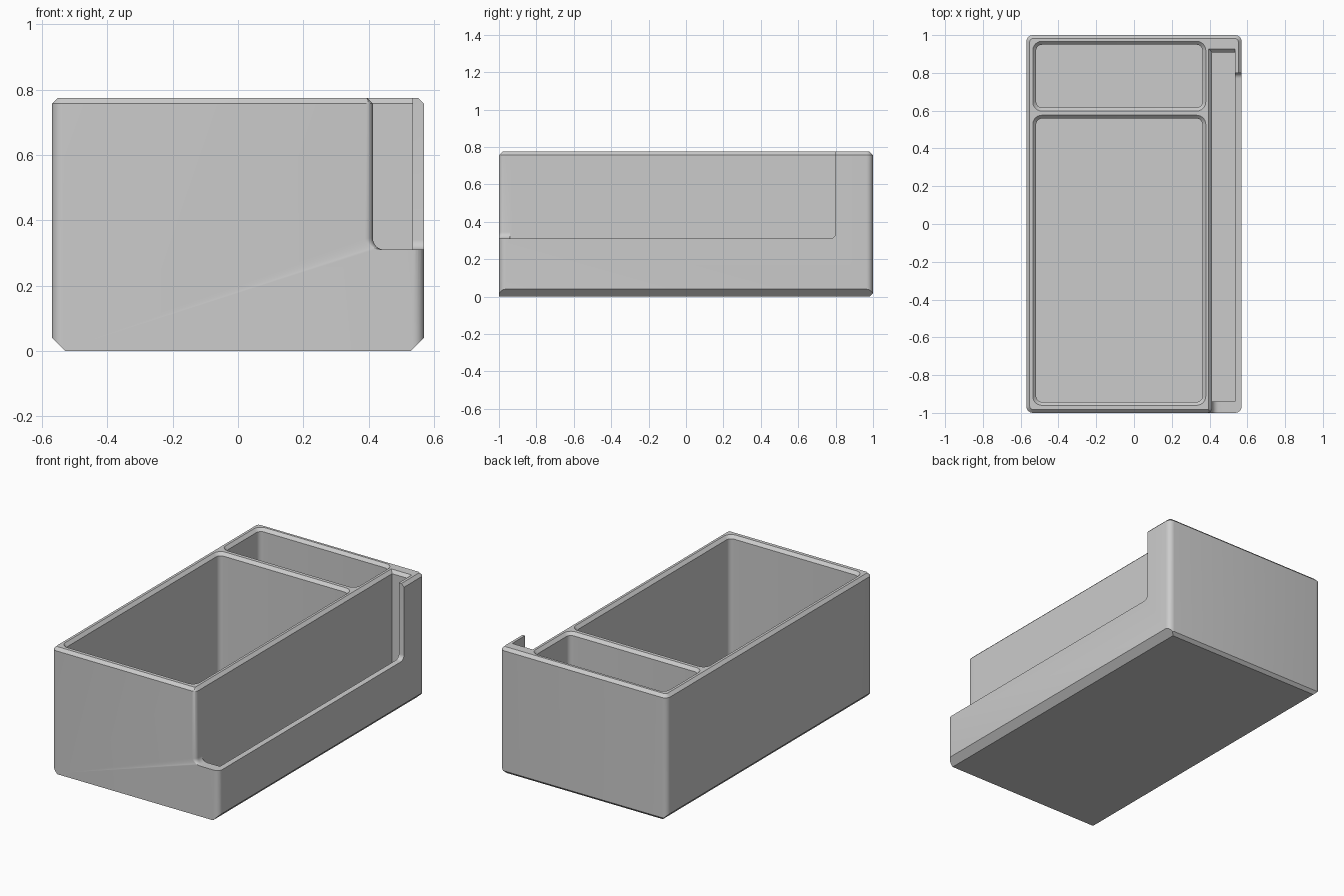
import bpy, bmesh
from math import sin, cos, pi
from mathutils import Vector

cube = bpy.data.objects.get("Cube")
if cube:
    bpy.data.objects.remove(cube)

HEIGHT, FLOOR, CHAMFER = 0.775, 0.02, 0.018
SHOULDER = HEIGHT - CHAMFER
LEDGE = 0.31                     # height of the cut-down side wall
SLOT_X, WALL_X = 0.413, 0.535    # inner and outer faces of the side slot

grey = bpy.data.materials.new("matte_grey")
grey.use_nodes = True
grey.diffuse_color = (0.6, 0.6, 0.6, 1)
grey.node_tree.nodes["Principled BSDF"].inputs["Base Color"].default_value = (0.6, 0.6, 0.6, 1)


def loft(name, rings, planes=()):
    """Skin a closed solid through matching rings, then trim it by planes."""
    bm = bmesh.new()
    loops = [[bm.verts.new(p) for p in ring] for ring in rings]
    n = len(loops[0])
    for a, b in zip(loops, loops[1:]):
        for i in range(n):
            j = (i + 1) % n
            bm.faces.new((a[i], a[j], b[j], b[i]))
    bm.faces.new(loops[0])
    bm.faces.new(loops[-1])
    for point, normal in planes:
        bmesh.ops.bisect_plane(bm, geom=bm.verts[:] + bm.edges[:] + bm.faces[:],
                               plane_co=point, plane_no=normal, clear_outer=True)
        bmesh.ops.holes_fill(bm, edges=[e for e in bm.edges if e.is_boundary])
    bmesh.ops.recalc_face_normals(bm, faces=bm.faces)
    mesh = bpy.data.meshes.new(name)
    bm.to_mesh(mesh)
    bm.free()
    mesh.materials.append(grey)
    obj = bpy.data.objects.new(name, mesh)
    bpy.context.collection.objects.link(obj)
    return obj


def rounded_rect(z, x0, x1, y0, y1, r=0.0, steps=6):
    """Horizontal ring with rounded corners."""
    if r == 0:
        return [(x0, y0, z), (x1, y0, z), (x1, y1, z), (x0, y1, z)]
    ring = []
    corners = [(x1 - r, y1 - r), (x0 + r, y1 - r), (x0 + r, y0 + r), (x1 - r, y0 + r)]
    for k, (cx, cy) in enumerate(corners):
        for s in range(steps + 1):
            a = (k + s / steps) * pi / 2
            ring.append((cx + r * cos(a), cy + r * sin(a), z))
    return ring


def pocket(name, x0, x1, y0, y1, r):
    """Cutter for a compartment with a chamfered rim."""
    c = CHAMFER
    wide = (x0 - c, x1 + c, y0 - c, y1 + c, r + c)
    return loft(name, [rounded_rect(FLOOR, x0, x1, y0, y1, r),
                       rounded_rect(SHOULDER, x0, x1, y0, y1, r),
                       rounded_rect(HEIGHT, *wide),
                       rounded_rect(HEIGHT + 0.1, *wide)])


# Outer body: rounded uprights, chamfered rim, chamfered bottom sides and back
hx, hy, c = 0.57, 1.0, CHAMFER
body = loft("box_body",
            [rounded_rect(0, -hx, hx, -hy, hy, 0.035),
             rounded_rect(SHOULDER, -hx, hx, -hy, hy, 0.035),
             rounded_rect(HEIGHT, c - hx, hx - c, c - hy, hy - c, 0.035 - c)],
            [(Vector((hx, 0, 0.04)), Vector((1, 0, -1))),
             (Vector((-hx, 0, 0.04)), Vector((-1, 0, -1))),
             (Vector((0, hy, 0.018)), Vector((0, 1, -1)))])

# Two compartments
cutters = [pocket("main_compartment", -0.518, 0.362, -0.942, 0.558, 0.03),
           pocket("rear_compartment", -0.518, 0.362, 0.616, 0.949, 0.03)]

# Side slot, flared at the rim along the box and at the rear
flare = (SLOT_X - c, WALL_X, -0.94, 0.908 + c)
cutters.append(loft("side_slot", [
    rounded_rect(FLOOR, SLOT_X, WALL_X, -0.94, 0.908),
    rounded_rect(SHOULDER, SLOT_X, WALL_X, -0.94, 0.908),
    rounded_rect(HEIGHT, *flare), rounded_rect(HEIGHT + 0.1, *flare)]))

# Opening in the outer side wall, with a rounded lower rear corner
r = 0.03
outline = [(-1.2, LEDGE)]
outline += [(0.8 - r + r * sin(a), LEDGE + r - r * cos(a))
            for a in (k * pi / 12 for k in range(7))]
outline += [(0.8, 1), (-1.2, 1)]
cutters.append(loft("side_opening", [[(x, y, z) for y, z in outline] for x in (0.5, 0.7)]))


# Opening in the front wall: filleted foot, upright edge rounded over to the front
def front_ring(y, shift):
    r = 0.035
    x = SLOT_X - shift
    ring = [(0.7, y, 1), (x - c, y, 1), (x - c, y, HEIGHT), (x, y, SHOULDER)]
    for k in range(9):
        a = k * pi / 16
        ring.append((SLOT_X + r - r * cos(a) - shift * cos(a), y, LEDGE + r - r * sin(a)))
    return ring + [(0.7, y, LEDGE)]


edge = 0.025
rings = [front_ring(-1.1, edge)]
for k in range(7):
    t = k * pi / 12
    rings.append(front_ring(edge - 1 - edge * cos(t), edge * (1 - sin(t))))
rings.append(front_ring(-0.93, 0))
cutters.append(loft("front_opening", rings))

# Carve everything out of the body
bpy.ops.object.select_all(action='DESELECT')
bpy.context.view_layer.objects.active = body
body.select_set(True)
for cutter in cutters:
    cutter.hide_render = True
    mod = body.modifiers.new(cutter.name, 'BOOLEAN')
    mod.operation = 'DIFFERENCE'
    mod.solver = 'EXACT'
    mod.object = cutter
    bpy.ops.object.modifier_apply(modifier=mod.name)
    bpy.data.objects.remove(cutter)
bpy.ops.object.shade_smooth_by_angle(angle=pi / 6)
